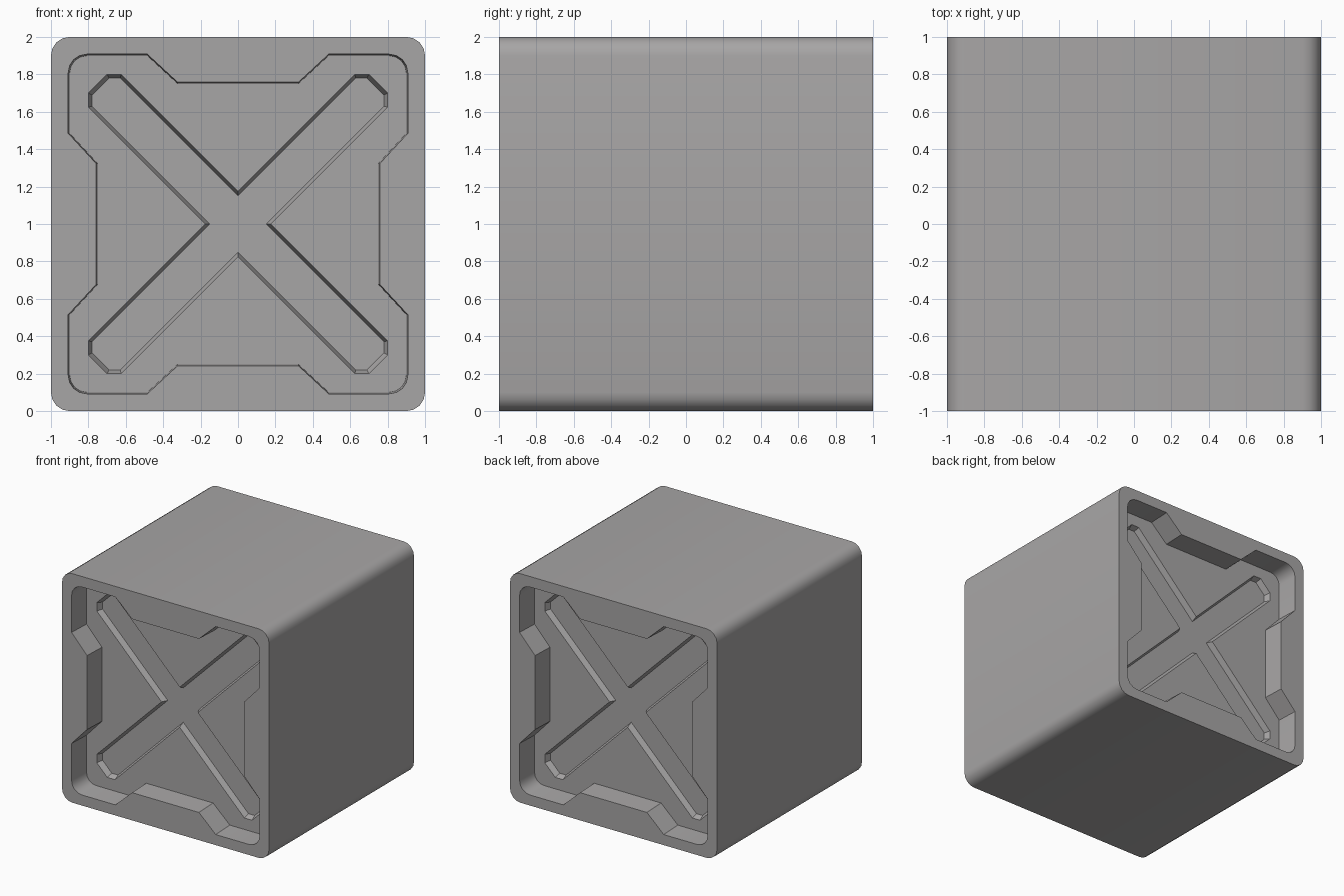
import bpy, bmesh
from math import sin, cos, pi, radians
from mathutils import Vector

if "Cube" in bpy.data.objects:
    bpy.data.objects.remove(bpy.data.objects["Cube"])


def arc(c, r, n):
    return [(c + r * cos(i * pi / 2 / n), c + r * sin(i * pi / 2 / n)) for i in range(n + 1)]


def four_fold(quarter):
    # repeat a quarter outline around the centre, counter-clockwise
    pts = []
    for _ in range(4):
        pts += quarter
        quarter = [(-b, a) for a, b in quarter]
    return pts


def recess(s):
    # recess outline with a notch in the middle of each side; s = inset
    return four_fold([(0.758 - s, 0.323), (0.908 - s, 0.485)] + arc(0.808, 0.1 - s, 4)
                     + [(0.485, 0.908 - s), (0.323, 0.758 - s)])


outer = four_fold(arc(0.9, 0.1, 4))
cross_top = four_fold([(0.175, 0), (0.8, 0.625), (0.8, 0.7), (0.7, 0.8), (0.625, 0.8)])
cross_floor = four_fold([(0.15, 0), (0.78, 0.63), (0.78, 0.69), (0.69, 0.78), (0.63, 0.78)])

bm = bmesh.new()


def ring(pts, y):
    return [bm.verts.new((x, y, z + 1)) for x, z in pts]


def bridge(a, b):
    n = len(a)
    for i in range(n):
        j = (i + 1) % n
        bm.faces.new((a[i], a[j], b[j], b[i]))


def fill_between(a, b, side):
    # flat face with a hole in it
    edges = []
    for loop in (a, b):
        for i, v in enumerate(loop):
            w = loop[(i + 1) % len(loop)]
            edges.append(bm.edges.get((v, w)) or bm.edges.new((v, w)))
    bmesh.ops.triangle_fill(bm, use_beauty=True, edges=edges, normal=Vector((0, side, 0)))


# outer rounded tube
ends = {s: ring(outer, s) for s in (-1, 1)}
bridge(ends[-1], ends[1])

# both ends: rim, recess wall, panel, X-shaped groove
for s in (-1, 1):
    lip = ring(recess(0), s)
    base = ring(recess(0.008), s * 0.805)
    groove = ring(cross_top, s * 0.805)
    floor = ring(cross_floor, s * 0.755)
    bridge(lip, base)
    bridge(groove, floor)
    bm.faces.new(floor)
    fill_between(ends[s], lip, s)
    fill_between(base, groove, s)

bmesh.ops.recalc_face_normals(bm, faces=bm.faces[:])
mesh = bpy.data.meshes.new("crate_body")
bm.to_mesh(mesh)
bm.free()

# dark grey surface
grey = bpy.data.materials.new("dark_grey")
grey.diffuse_color = (0.39, 0.38, 0.38, 1)
grey.use_nodes = True
grey.node_tree.nodes["Principled BSDF"].inputs["Base Color"].default_value = grey.diffuse_color
mesh.materials.append(grey)

crate = bpy.data.objects.new("crate_body", mesh)
bpy.context.collection.objects.link(crate)
bpy.context.view_layer.objects.active = crate
crate.select_set(True)
bpy.ops.object.shade_smooth_by_angle(angle=radians(30))
